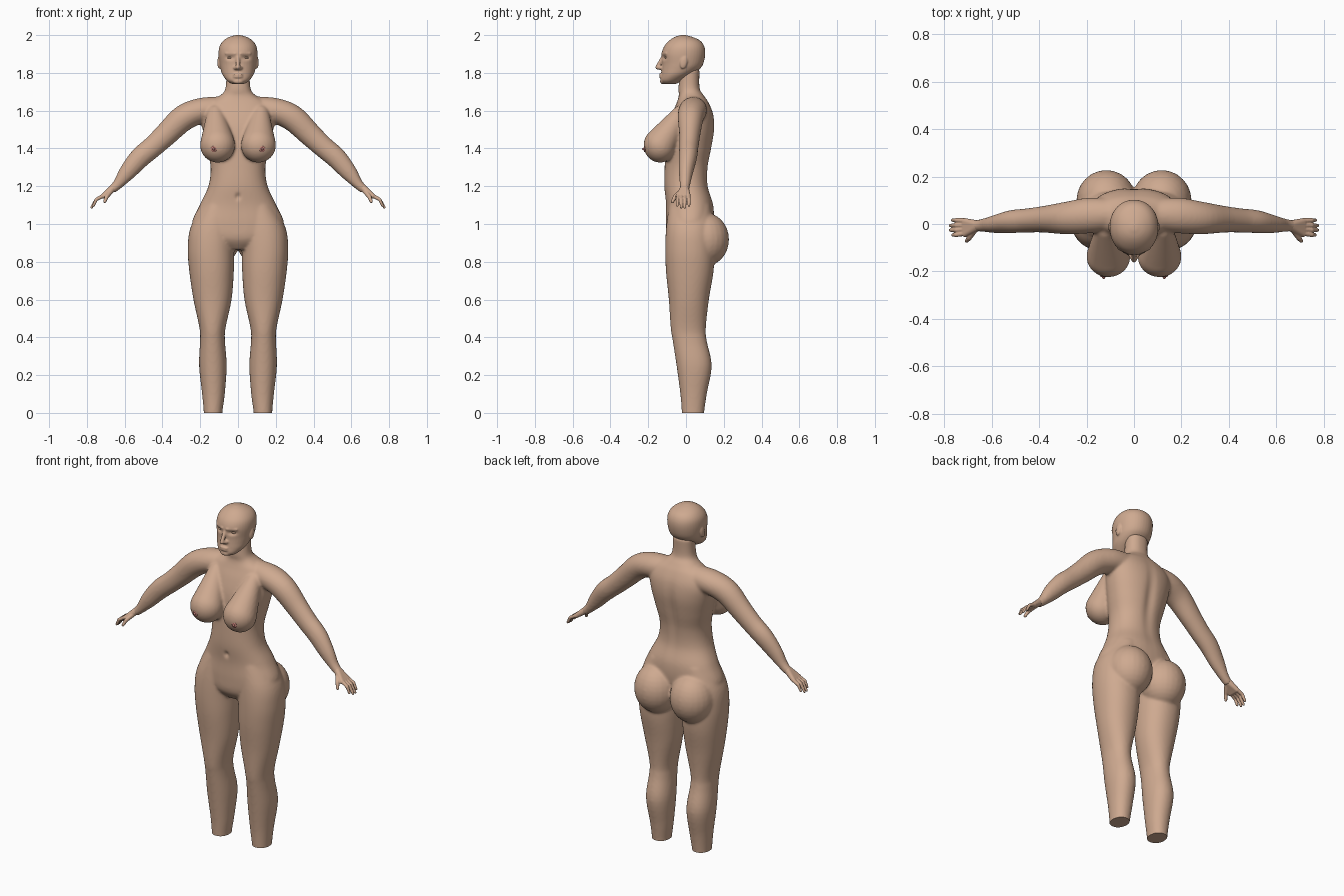
import bpy, bmesh
from math import sin, cos, pi, exp, copysign
from mathutils import Vector, Matrix

if "Cube" in bpy.data.objects:
    bpy.data.objects.remove(bpy.data.objects["Cube"])


def material(name, rgb):
    m = bpy.data.materials.new(name)
    m.diffuse_color = (*rgb, 1)
    m.use_nodes = True
    m.node_tree.nodes["Principled BSDF"].inputs["Base Color"].default_value = m.diffuse_color
    return m


SKIN = material("skin", (0.62, 0.40, 0.28))
ROSE = material("rose", (0.50, 0.20, 0.17))
SIDES = (1, -1)


def spline(rows, steps=5):
    """Catmull-Rom interpolation of section rows."""
    rows = [Vector(r) for r in rows]
    out = []
    for i in range(len(rows) - 1):
        a, b, c, d = rows[max(i - 1, 0)], rows[i], rows[i + 1], rows[min(i + 2, len(rows) - 1)]
        for k in range(steps):
            t = k / steps
            out.append(0.5 * (2 * b + (c - a) * t + (2 * a - 5 * b + 4 * c - d) * t * t
                              + (3 * b - a - 3 * c + d) * t ** 3))
    return out + [rows[-1]]


def loft(bm, rows, side=1, power=2.0, upright=True, n=40):
    """Skin rows of (x, y, z, half width, half depth)."""
    secs = spline(rows)
    rings = []
    for i, s in enumerate(secs):
        p = Vector(s[:3])
        t = Vector((0, 0, 1))
        if not upright:
            t = Vector(secs[min(i + 1, len(secs) - 1)][:3]) - Vector(secs[max(i - 1, 0)][:3])
        v = Vector((0, 1, 0)).cross(t).normalized()
        ring = []
        for k in range(n):
            c, q = cos(2 * pi * k / n), sin(2 * pi * k / n)
            co = p + v * s[3] * copysign(abs(c) ** (2 / power), c)
            co.y += s[4] * copysign(abs(q) ** (2 / power), q)
            co.x *= side
            ring.append(bm.verts.new(co))
        rings.append(ring)
    for a, b in zip(rings, rings[1:]):
        for k in range(n):
            bm.faces.new((a[k], a[(k + 1) % n], b[(k + 1) % n], b[k]))
    bm.faces.new(rings[0])
    bm.faces.new(rings[-1])


def stack(rows):
    """Centred rows of (z, half width, front y, back y)."""
    return [(0, (f + b) / 2, z, w, (b - f) / 2) for z, w, f, b in rows]


def ball(bm, c, r, side=1, tilt=0):
    r = (r, r, r) if isinstance(r, (int, float)) else r
    m = (Matrix.Translation((c[0] * side, c[1], c[2])) @ Matrix.Rotation(tilt, 4, 'X')
         @ Matrix.Diagonal((*r, 1)))
    return bmesh.ops.create_uvsphere(bm, u_segments=24, v_segments=16, radius=1, matrix=m)["verts"]


def hull(bm, balls, side=1):
    """Convex skin round several balls."""
    tmp = bmesh.new()
    for c, r in balls:
        ball(tmp, c, r, side)
    res = bmesh.ops.convex_hull(tmp, input=tmp.verts[:])
    junk = {g for g in res["geom_interior"] if isinstance(g, bmesh.types.BMVert)}
    bmesh.ops.delete(tmp, geom=list(junk), context='VERTS')
    me = bpy.data.meshes.new("tmp")
    tmp.to_mesh(me)
    tmp.free()
    bm.from_mesh(me)
    bpy.data.meshes.remove(me)


def finish(bm, name, mat=SKIN, voxel=0, smooth=0, dents=(), cut=False):
    """Make the object; optionally fuse, smooth, dent along y and trim at the floor."""
    bmesh.ops.recalc_face_normals(bm, faces=bm.faces[:])
    me = bpy.data.meshes.new(name)
    bm.to_mesh(me)
    bm.free()
    ob = bpy.data.objects.new(name, me)
    bpy.context.collection.objects.link(ob)
    if voxel:
        r = ob.modifiers.new("fuse", 'REMESH')
        r.mode, r.voxel_size = 'VOXEL', voxel
        s = ob.modifiers.new("soften", 'SMOOTH')
        s.factor, s.iterations = 0.5, smooth
        dg = bpy.context.evaluated_depsgraph_get()
        me = bpy.data.meshes.new_from_object(ob.evaluated_get(dg))
        ob.modifiers.clear()
        ob.data = me
    for c, r, amount in dents:
        for v in me.vertices:
            q = sum(((v.co[k] - c[k]) / r[k]) ** 2 for k in range(3))
            if q < 9:
                v.co.y += amount * exp(-q)
    if cut:
        b = bmesh.new()
        b.from_mesh(me)
        g = b.verts[:] + b.edges[:] + b.faces[:]
        bmesh.ops.bisect_plane(b, geom=g, plane_co=(0, 0, 0), plane_no=(0, 0, 1), clear_inner=True)
        bmesh.ops.holes_fill(b, edges=[e for e in b.edges if e.is_boundary], sides=0)
        b.to_mesh(me)
        b.free()
    me.materials.clear()
    me.materials.append(mat)
    bpy.ops.object.select_all(action='DESELECT')
    ob.select_set(True)
    bpy.context.view_layer.objects.active = ob
    bpy.ops.object.shade_smooth_by_angle(angle=1.0)
    return ob


# Body: torso and neck, legs, arms, chest and seat fused together
bm = bmesh.new()
loft(bm, stack([(.865, .07, -.06, .07), (.92, .19, -.10, .12), (1.0, .243, -.107, .145),
                (1.1, .203, -.106, .145), (1.2, .157, -.115, .117), (1.3, .145, -.113, .118),
                (1.4, .165, -.108, .137), (1.5, .187, -.098, .152), (1.58, .195, -.075, .146),
                (1.64, .165, -.05, .122), (1.68, .095, -.038, .095), (1.72, .066, -.04, .072),
                (1.82, .062, -.03, .072)]), power=2.25)
for s in SIDES:
    loft(bm, [(.132, .037, -.06, .048, .058), (.132, .037, 0, .049, .059), (.13, .04, .1, .06, .07),
              (.133, .043, .25, .073, .093), (.135, .02, .38, .066, .09), (.135, .012, .45, .069, .093),
              (.135, .015, .6, .101, .106), (.14, .02, .75, .118, .126), (.143, .02, .87, .123, .13),
              (.132, .02, .98, .12, .125), (.10, .02, 1.1, .09, .11)], s, 2.15)
    loft(bm, [(.10, .04, 1.605, .07, .07), (.20, .035, 1.598, .068, .075), (.29, .025, 1.56, .069, .068),
              (.38, .02, 1.475, .062, .056), (.45, .015, 1.41, .057, .051), (.52, .01, 1.35, .055, .048),
              (.585, 0, 1.275, .045, .038), (.635, -.005, 1.212, .028, .028),
              (.67, -.007, 1.18, .023, .024)], s, upright=False)
    hull(bm, [((.108, -.137, 1.417), (.093, .088, .092)), ((.12, -.025, 1.585), .045)], s)
    ball(bm, (.117, .10, .918), (.126, .128, .142), s)
finish(bm, "body", voxel=.0075, smooth=8, cut=True, dents=[
    ((0, -.115, 1.145), (.012, .05, .016), .012),
    ((0, .15, 1.38), (.03, .06, .18), -.012)])

# Nipples
bm = bmesh.new()
for s in SIDES:
    ball(bm, (.128, -.219, 1.397), (.016, .005, .016), s)
    ball(bm, (.128, -.223, 1.397), (.007, .009, .007), s)
finish(bm, "nipples", ROSE)

# Head with nose, lips, brow and ears
bm = bmesh.new()
loft(bm, stack([(1.742, .035, -.122, -.05), (1.76, .06, -.135, -.02), (1.79, .082, -.132, .03),
                (1.82, .092, -.129, .072), (1.85, .098, -.127, .092), (1.9, .103, -.129, .102),
                (1.94, .098, -.116, .097), (1.97, .078, -.09, .076), (1.99, .047, -.06, .035),
                (2.0, .012, -.027, -.003)]), power=2.1)
hull(bm, [((0, -.122, 1.885), .010), ((0, -.152, 1.829), .011)])
hull(bm, [((0, -.150, 1.829), .011), ((.014, -.131, 1.826), .010), ((-.014, -.131, 1.826), .010)])
for z in (1.791, 1.779):
    ball(bm, (0, -.131, z), (.026, .012, .007))
ball(bm, (0, -.124, 1.755), (.028, .014, .014))
for s in SIDES:
    ball(bm, (.101, -.012, 1.855), (.008, .019, .034), s, -.2)
    hull(bm, [((.015, -.124, 1.901), .008), ((.062, -.103, 1.903), .008)], s)
finish(bm, "head", voxel=.0045, smooth=4, dents=[
    ((s * .042, -.12, 1.881), (.022, .04, .012), .012) for s in SIDES])

# Eyes
bm = bmesh.new()
for s in SIDES:
    ball(bm, (.042, -.097, 1.881), (.017, .016, .008), s)
finish(bm, "eyes")

# Hands: palm, four fingers and thumb
for s, name in zip(SIDES, ("left_hand", "right_hand")):
    bm = bmesh.new()
    hull(bm, [((.655, -.007, 1.195), .021), ((.713, -.042, 1.148), .013), ((.715, .012, 1.148), .013)], s)
    for y, x, z in ((-.046, .765, 1.098), (-.026, .775, 1.088), (-.006, .775, 1.088), (.016, .766, 1.098)):
        knuckle, mid, tip = (.713, y * .85, 1.15), (.75, y, 1.13), (x, y, z)
        hull(bm, [(knuckle, .011), (mid, .009)], s)
        hull(bm, [(mid, .009), (tip, .007)], s)
    hull(bm, [((.67, -.018, 1.178), .015), ((.695, -.058, 1.145), .011)], s)
    hull(bm, [((.695, -.058, 1.145), .011), ((.706, -.072, 1.118), .008)], s)
    finish(bm, name, voxel=.003, smooth=3)
